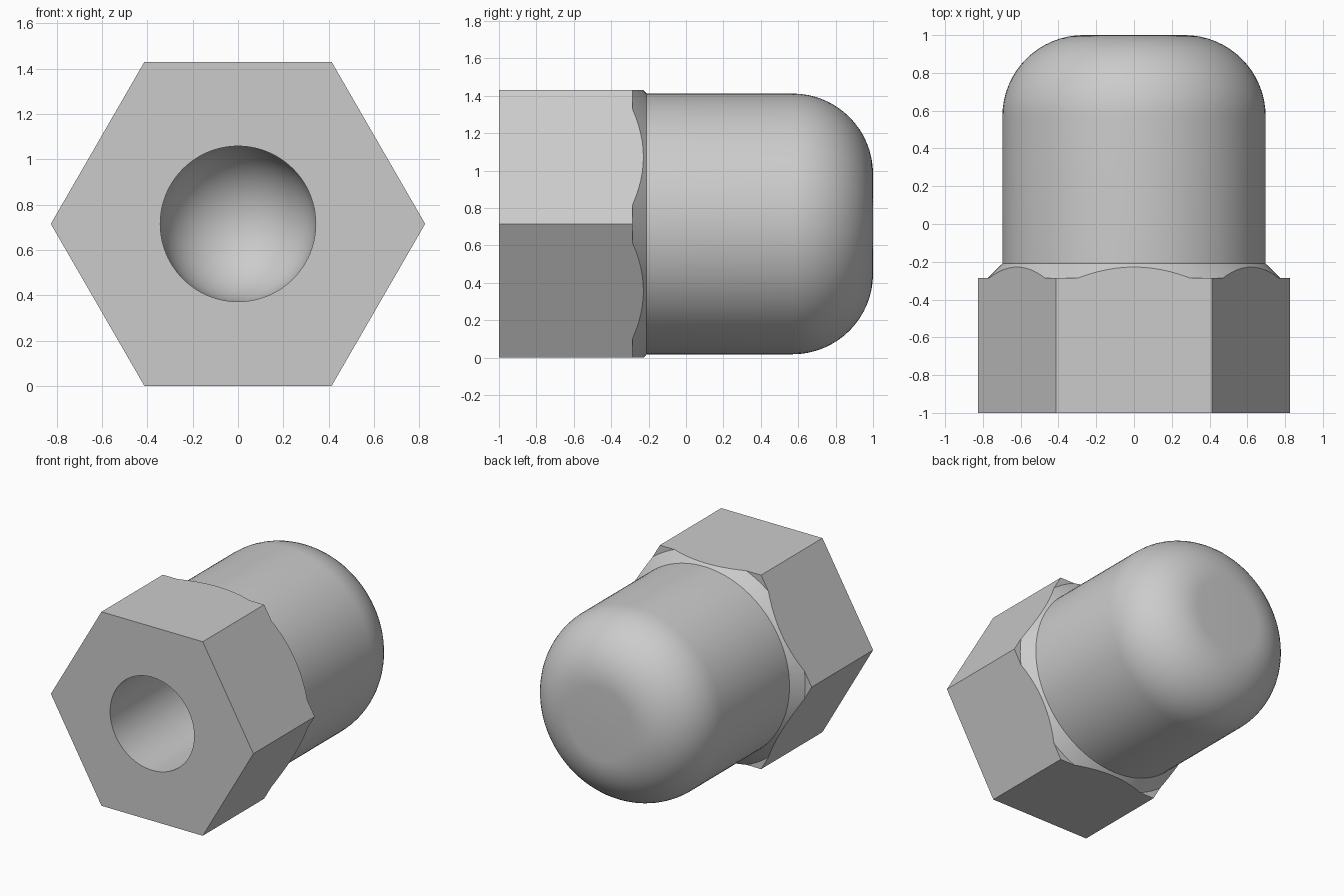
import bpy, bmesh
from math import pi, cos, sin
from mathutils import Matrix, Vector

if "Cube" in bpy.data.objects:
    bpy.data.objects.remove(bpy.data.objects["Cube"])

APOTHEM = 0.715                      # half the distance across the flats
CORNER = APOTHEM / cos(pi / 6)       # half the distance across the corners
BORE = 0.343
BODY = 0.697
FILLET = 0.43

steel = bpy.data.materials.new("grey steel")
steel.use_nodes = True
colour = (0.6, 0.6, 0.6, 1)
steel.diffuse_color = colour
steel.node_tree.nodes["Principled BSDF"].inputs["Base Color"].default_value = colour


def arc(radius, centre_r, centre_y, start, end, steps):
    """Quarter arc in (radius, y) profile space."""
    angles = [start + (end - start) * i / steps for i in range(steps + 1)]
    return [(centre_r + radius * cos(a), centre_y + radius * sin(a)) for a in angles]


def add_object(name, bm):
    bmesh.ops.recalc_face_normals(bm, faces=bm.faces)
    mesh = bpy.data.meshes.new(name)
    bm.to_mesh(mesh)
    bm.free()
    mesh.materials.append(steel)
    obj = bpy.data.objects.new(name, mesh)
    obj.location.z = APOTHEM
    bpy.context.collection.objects.link(obj)
    return obj


# Turned body: round-bottomed bore, front face, chamfer, barrel and domed end
profile = arc(BORE, 0, 0.25, pi / 2, 0, 16)
profile += [(BORE, -1), (0.95, -1), (0.95, -0.285), (0.773, -0.285), (BODY, -0.21)]
profile += arc(FILLET, BODY - FILLET, 1 - FILLET, 0, pi / 2, 16) + [(0, 1)]
bm = bmesh.new()
verts = [bm.verts.new((r, y, 0)) for r, y in profile]
edges = [bm.edges.new(pair) for pair in zip(verts, verts[1:])]
bmesh.ops.spin(bm, geom=verts + edges, cent=(0, 0, 0), axis=(0, 1, 0),
               angle=2 * pi, steps=96, use_duplicate=False)
bmesh.ops.remove_doubles(bm, verts=bm.verts, dist=0.0005)
nut = add_object("domed_hex_nut", bm)

# Hexagonal prism that trims the wrench flats
bm = bmesh.new()
bmesh.ops.create_cone(bm, cap_ends=True, segments=6, radius1=CORNER, radius2=CORNER, depth=2.4)
rim = max(bm.verts, key=lambda v: v.co.x).co
turn = Matrix.Rotation(pi / 2, 4, "X")
if abs(rim.x - CORNER) > 0.01:       # bring two corners onto the x axis
    turn = turn @ Matrix.Rotation(pi / 6, 4, "Z")
bmesh.ops.transform(bm, matrix=turn, verts=bm.verts)
hexagon = add_object("hexagon_cutter", bm)
hexagon.hide_render = True

trim = nut.modifiers.new("wrench flats", "BOOLEAN")
trim.operation = "INTERSECT"
trim.solver = "EXACT"
trim.object = hexagon

bpy.ops.object.select_all(action="DESELECT")
bpy.context.view_layer.objects.active = nut
nut.select_set(True)
bpy.ops.object.modifier_apply(modifier=trim.name)
bpy.data.objects.remove(hexagon)
bpy.ops.object.shade_smooth_by_angle(angle=pi / 6)
